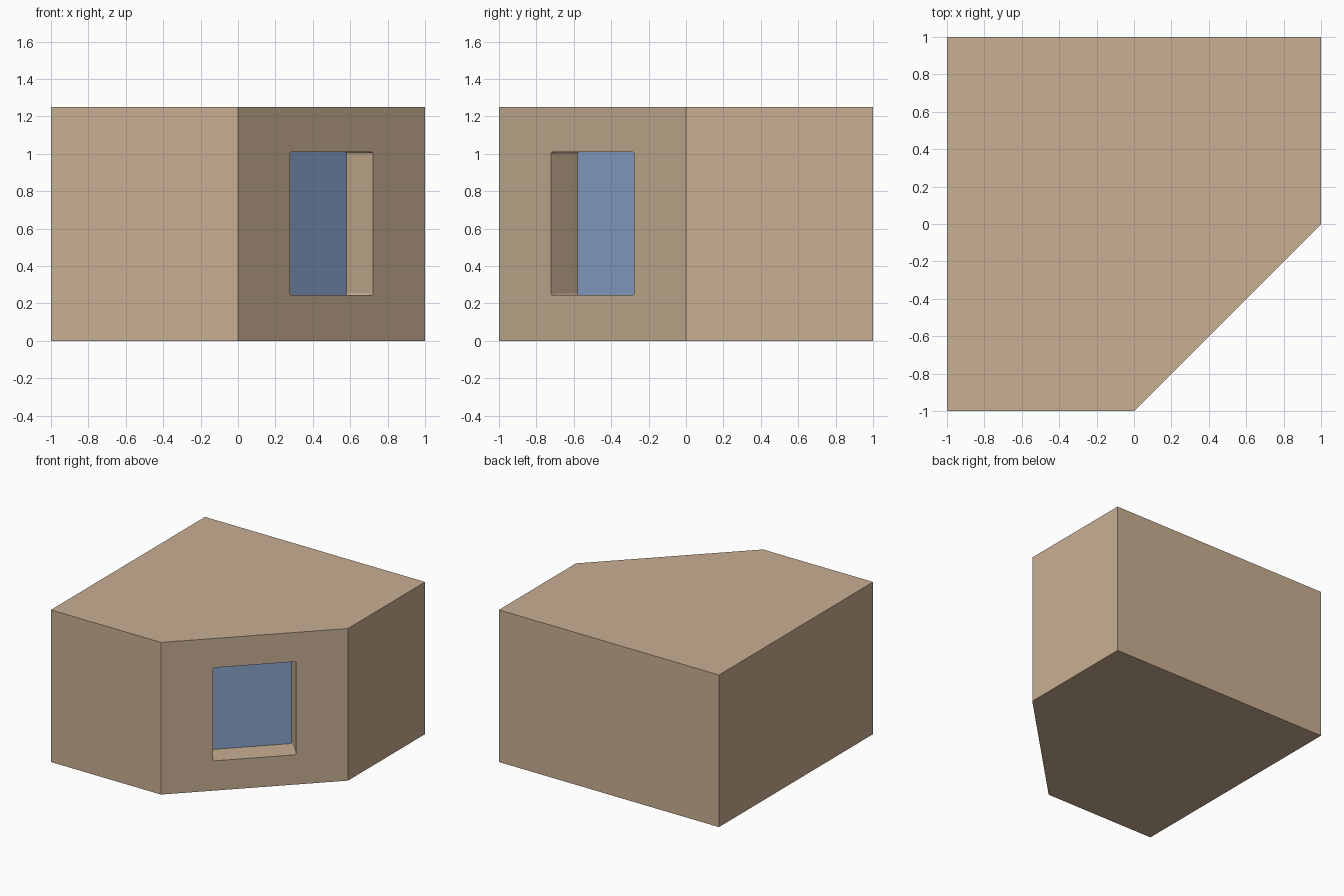
import bpy, bmesh
from math import radians
from mathutils import Matrix

HEIGHT = 1.25
DEPTH = 0.2  # window recess

cube = bpy.data.objects.get("Cube")
if cube:
    bpy.data.objects.remove(cube, do_unlink=True)


def make_material(name, rgb):
    mat = bpy.data.materials.new(name)
    mat.use_nodes = True
    mat.diffuse_color = (*rgb, 1)
    mat.node_tree.nodes["Principled BSDF"].inputs["Base Color"].default_value = (*rgb, 1)
    return mat


materials = [make_material("tan_wall", (0.584, 0.428, 0.292)),
             make_material("blue_glass", (0.254, 0.371, 0.597))]


def make_object(name, bm):
    bmesh.ops.recalc_face_normals(bm, faces=bm.faces[:])
    mesh = bpy.data.meshes.new(name)
    bm.to_mesh(mesh)
    bm.free()
    for mat in materials:
        mesh.materials.append(mat)
    obj = bpy.data.objects.new(name, mesh)
    bpy.context.collection.objects.link(obj)
    return obj


# Building: square plan with one corner cut off, extruded upwards
plan = [(-1, -1), (0, -1), (1, 0), (1, 1), (-1, 1)]
bm = bmesh.new()
floor = bm.faces.new([bm.verts.new((x, y, 0)) for x, y in plan])
top = bmesh.ops.extrude_face_region(bm, geom=[floor], use_keep_orig=True)["geom"]
bmesh.ops.translate(bm, vec=(0, 0, HEIGHT),
                    verts=[v for v in top if isinstance(v, bmesh.types.BMVert)])
building = make_object("building", bm)

# Window cutter: box with slightly rounded corners, its inner end is the glass
bm = bmesh.new()
bmesh.ops.create_cube(bm, size=1, matrix=Matrix.Diagonal((0.63, 2 * DEPTH, 0.765, 1)))
long_edges = [e for e in bm.edges
              if abs(e.verts[0].co.y - e.verts[1].co.y) > DEPTH]
bmesh.ops.bevel(bm, geom=long_edges, offset=0.012, segments=3, profile=0.5,
                affect='EDGES')
for face in bm.faces:
    face.normal_update()
    face.material_index = int(face.normal.y > 0.9)
bm.transform(Matrix.Translation((0.5, -0.5, 0.627)) @ Matrix.Rotation(radians(45), 4, 'Z'))
cutter = make_object("window_cutter", bm)
cutter.hide_render = True

# Cut the window recess, then drop the cutter
cut = building.modifiers.new("window_recess", 'BOOLEAN')
cut.operation = 'DIFFERENCE'
cut.solver = 'EXACT'
cut.material_mode = 'INDEX'
cut.object = cutter
bpy.context.view_layer.objects.active = building
bpy.ops.object.modifier_apply(modifier=cut.name)
bpy.data.objects.remove(cutter, do_unlink=True)
